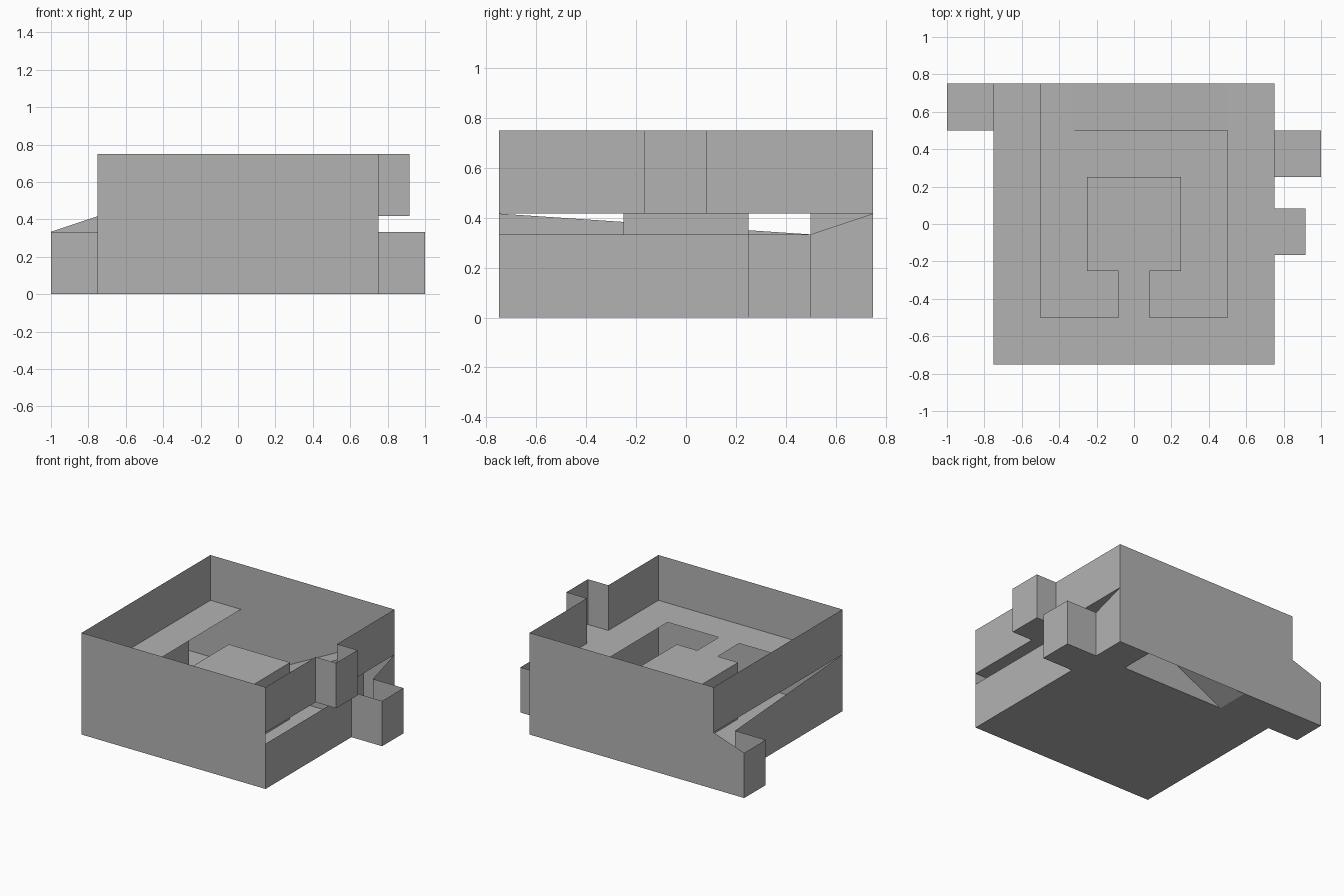
import bpy, bmesh

if "Cube" in bpy.data.objects:
    bpy.data.objects.remove(bpy.data.objects["Cube"])

# One flat grey for everything
GREY = bpy.data.materials.new("stone_grey")
GREY.diffuse_color = (0.45, 0.45, 0.45, 1)
GREY.use_nodes = True
GREY.node_tree.nodes["Principled BSDF"].inputs["Base Color"].default_value = GREY.diffuse_color

W = 0.75            # half width of the house
LOW = 1 / 3         # top of the lower storey walls
DECK = 5 / 12       # upper floor height
TOP = 0.75          # top of the upper storey walls
T = 1 / 12          # half width of the bridge
R0 = -1 / 3         # foot of the ramp


def sheets(name, polygons):
    """Thin sheet object from a list of polygons."""
    bm = bmesh.new()
    for poly in polygons:
        bm.faces.new([bm.verts.new(p) for p in poly])
    bmesh.ops.remove_doubles(bm, verts=bm.verts, dist=1e-4)
    me = bpy.data.meshes.new(name)
    bm.to_mesh(me)
    bm.free()
    me.materials.append(GREY)
    ob = bpy.data.objects.new(name, me)
    bpy.context.collection.objects.link(ob)
    return ob


def flat(outline, z):
    return [(x, y, z) for x, y in outline]


def walls(path, z0, z1):
    """Upright panels following a plan path."""
    return [[(*a, z0), (*b, z0), (*b, z1), (*a, z1)]
            for a, b in zip(path, path[1:])]


# Ground floor with both alcoves and the opening beneath the ramp
sheets("ground_floor", [flat([
    (-W, -W), (W, -W), (W, .25), (1, .25), (1, .5), (W, .5), (W, W), (.5, W),
    (.5, .5), (R0, .5), (R0, W), (-1, W), (-1, .5), (-W, .5)], 0)])

# Upper floor: ledge around the opening, bridge and central landing, niche
sheets("upper_floor", [flat([
    (-W, -W), (W, -W), (W, -2 * T), (11 * T, -2 * T), (11 * T, T), (W, T),
    (W, W), (.5, W), (.5, -.5), (T, -.5), (T, -.25), (.25, -.25), (.25, .25),
    (-.25, .25), (-.25, -.25), (-T, -.25), (-T, -.5), (-.5, -.5), (-.5, W),
    (-W, W)], DECK)])

# Full height front and back walls; the back runs on behind the left alcove
sheets("front_wall", walls([(-W, -W), (W, -W)], 0, TOP))
sheets("back_wall", [[(W, W, 0), (-1, W, 0), (-1, W, LOW), (-W, W, DECK),
                      (-W, W, TOP), (W, W, TOP)]])

# Left side: low wall with sloping top, open-topped alcove, upper wall
sheets("left_lower_wall", [[(-W, .5, 0), (-W, -W, 0), (-W, -W, DECK),
                            (-W, .5, LOW)]]
       + walls([(-1, W), (-1, .5), (-W, .5)], 0, LOW))
sheets("left_upper_wall", walls([(-W, W), (-W, -W)], DECK, TOP))

# Right side: low wall around the alcove, sloping end piece, upper wall
sheets("right_lower_wall",
       walls([(W, -W), (W, .25), (1, .25), (1, .5), (W, .5)], 0, LOW)
       + [[(W, .5, 0), (W, W, 0), (W, W, DECK), (W, .5, LOW)]])
sheets("right_upper_wall", walls([
    (W, -W), (W, -2 * T), (11 * T, -2 * T), (11 * T, T), (W, T), (W, W)],
    DECK, TOP))

# Central block carrying the landing
sheets("central_block", walls([
    (-.25, -.25), (.25, -.25), (.25, .25), (-.25, .25), (-.25, -.25)],
    0, DECK))

# Ramp up along the back wall, with its side and end panels
sheets("ramp", [
    [(R0, .5, 0), (.5, .5, DECK), (.5, W, DECK), (R0, W, 0)],
    [(R0, .5, 0), (.5, .5, 0), (.5, .5, DECK)],
    [(.5, .5, 0), (.5, W, 0), (.5, W, DECK), (.5, .5, DECK)]])
